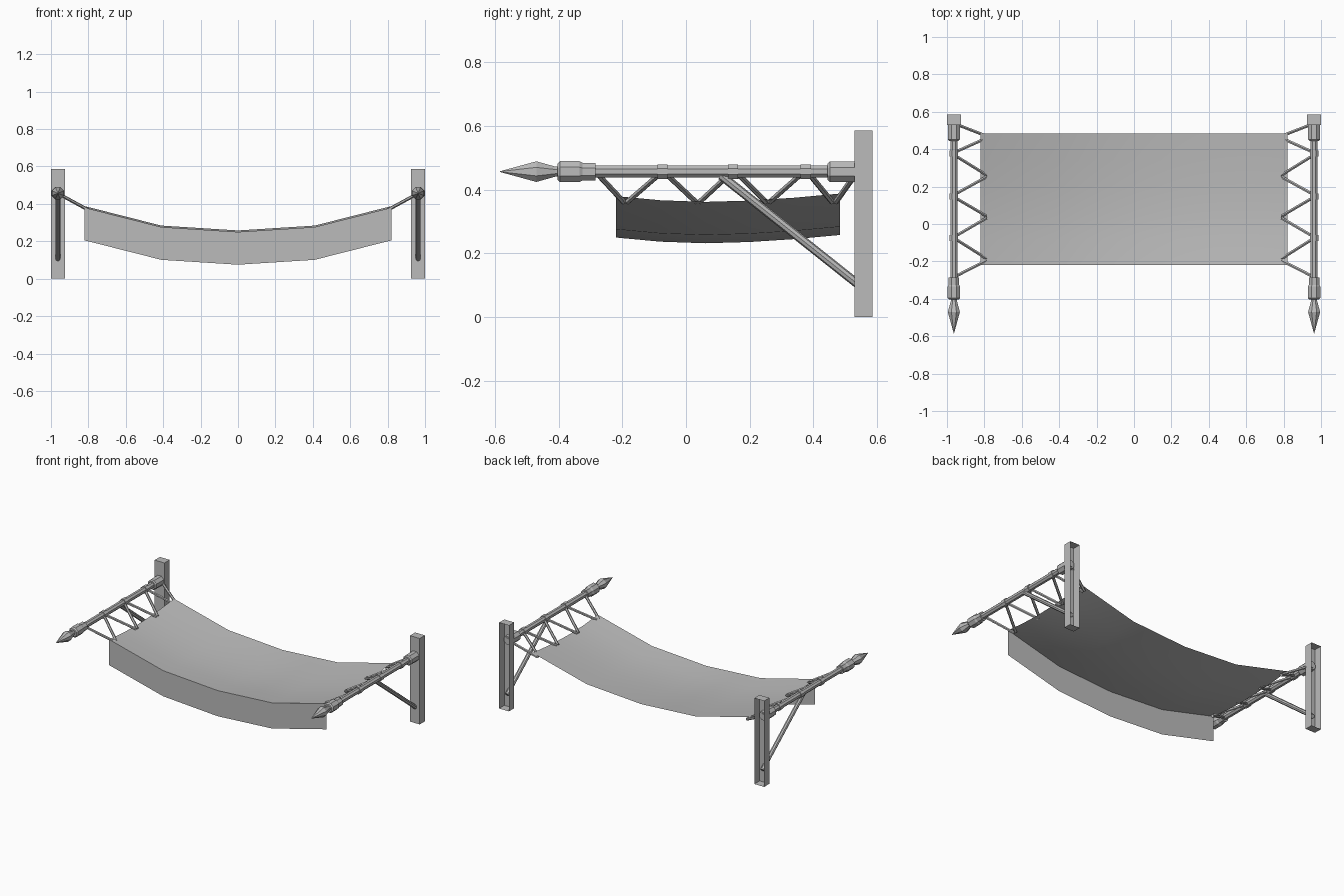
import bpy, bmesh, math
from mathutils import Vector, Matrix

if "Cube" in bpy.data.objects:
    bpy.data.objects.remove(bpy.data.objects["Cube"])

GREY = (0.5, 0.5, 0.5, 1)
grey = bpy.data.materials.new("plain_grey")
grey.use_nodes = True
grey.diffuse_color = GREY
grey.node_tree.nodes["Principled BSDF"].inputs["Base Color"].default_value = GREY

ROD_X, ROD_Z = 0.963, 0.457


def make(name, bm):
    bmesh.ops.recalc_face_normals(bm, faces=bm.faces)
    mesh = bpy.data.meshes.new(name)
    bm.to_mesh(mesh)
    bm.free()
    mesh.materials.append(grey)
    obj = bpy.data.objects.new(name, mesh)
    bpy.context.collection.objects.link(obj)
    return obj


def lathe_y(name, profile, x, sides=8):
    """Faceted turned part along y; profile holds (y, radius) pairs."""
    bm = bmesh.new()
    rings = []
    for y, r in profile:
        rings.append([bm.verts.new((x + r * math.cos(a), y, ROD_Z + r * math.sin(a)))
                      for a in [math.tau * (i + 0.5) / sides for i in range(sides)]])
    for a, b in zip(rings, rings[1:]):
        for i in range(sides):
            j = (i + 1) % sides
            bm.faces.new((a[i], a[j], b[j], b[i]))
    bm.faces.new(rings[0])
    bm.faces.new(rings[-1])
    return make(name, bm)


def add_bar(bm, start, end, radius, sides=6):
    start, end = Vector(start), Vector(end)
    way = end - start
    turn = way.to_track_quat('Z', 'Y').to_matrix().to_4x4()
    bmesh.ops.create_cone(bm, cap_ends=True, segments=sides, radius1=radius, radius2=radius,
                          depth=way.length,
                          matrix=Matrix.Translation((start + end) / 2) @ turn)


# Pole profiles
SPEAR = [(-0.585, 0.001), (-0.47, 0.035), (-0.41, 0.017), (-0.395, 0.017)]
FRONT_COLLAR = [(-0.403, 0.028), (-0.395, 0.036), (-0.335, 0.036), (-0.325, 0.03), (-0.285, 0.03)]
BACK_COLLAR = [(0.445, 0.028), (0.452, 0.035), (0.53, 0.035), (0.545, 0.03)]

# Lacing: pole anchors and the cloth eyelets between them
ANCHORS = [(-0.28, -0.08), (-0.065, 0.14), (0.16, 0.365), (0.385, 0.535)]
EYELETS = [-0.19, 0.037, 0.257, 0.465]

for side, label in ((1, "left"), (-1, "right")):
    x = side * ROD_X

    # Channel post, open at the back
    bm = bmesh.new()
    bmesh.ops.create_cube(bm, size=1, matrix=Matrix.Translation((x, 0.558, 0.293))
                          @ Matrix.Diagonal((0.074, 0.056, 0.586, 1)))
    bm.faces.ensure_lookup_table()
    back = max(bm.faces, key=lambda f: f.calc_center_median().y)
    bmesh.ops.delete(bm, geom=[back], context='FACES_ONLY')
    make(label + "_post", bm)

    # Pole with collars, bands and spear tip
    lathe_y(label + "_pole", [(-0.3, 0.02), (0.55, 0.02)], x)
    lathe_y(label + "_spear_tip", SPEAR, x)
    lathe_y(label + "_front_collar", FRONT_COLLAR, x)
    lathe_y(label + "_back_collar", BACK_COLLAR, x)
    for n, y in enumerate((-0.074, 0.148, 0.376)):
        lathe_y(f"{label}_band_{n + 1}", [(y - 0.016, 0.025), (y + 0.016, 0.025)], x)

    # Diagonal brace
    bm = bmesh.new()
    add_bar(bm, (x, 0.11, 0.445), (x, 0.553, 0.093), 0.014, 8)
    make(label + "_brace", bm)

    # Zigzag ropes
    bm = bmesh.new()
    for (y1, y2), eye in zip(ANCHORS, EYELETS):
        for y, toward in ((y1, -0.006), (y2, 0.006)):
            add_bar(bm, (side * 0.955, y, 0.452), (side * 0.79, eye + toward, 0.362), 0.009)
    make(label + "_ropes", bm)


# Sagging cloth with a front valance
def sag(x):
    u = abs(x) / 0.41
    return 0.25 + (0.026 * u if u <= 1 else 0.026 + 0.104 * (u - 1))


xs = [-0.82, -0.41, 0, 0.41, 0.82]
rows = [(-0.22, 0), (-0.08, -0.013), (0.06, -0.018), (0.2, -0.014), (0.34, -0.005), (0.483, 0.008)]


def sheet(name, grid):
    bm = bmesh.new()
    verts = [[bm.verts.new(p) for p in row] for row in grid]
    for a, b in zip(verts, verts[1:]):
        for i in range(len(a) - 1):
            bm.faces.new((a[i], a[i + 1], b[i + 1], b[i]))
    return make(name, bm)


cloth = sheet("cloth", [[(x, y, sag(x) + dz) for x in xs] for y, dz in rows])
if cloth.data.polygons[0].normal.z < 0:
    cloth.data.flip_normals()
cloth.data.shade_smooth()
valance = sheet("front_valance", [[(x, -0.22, sag(x) - drop) for x in xs] for drop in (0.175, 0)])
if valance.data.polygons[0].normal.y > 0:
    valance.data.flip_normals()
